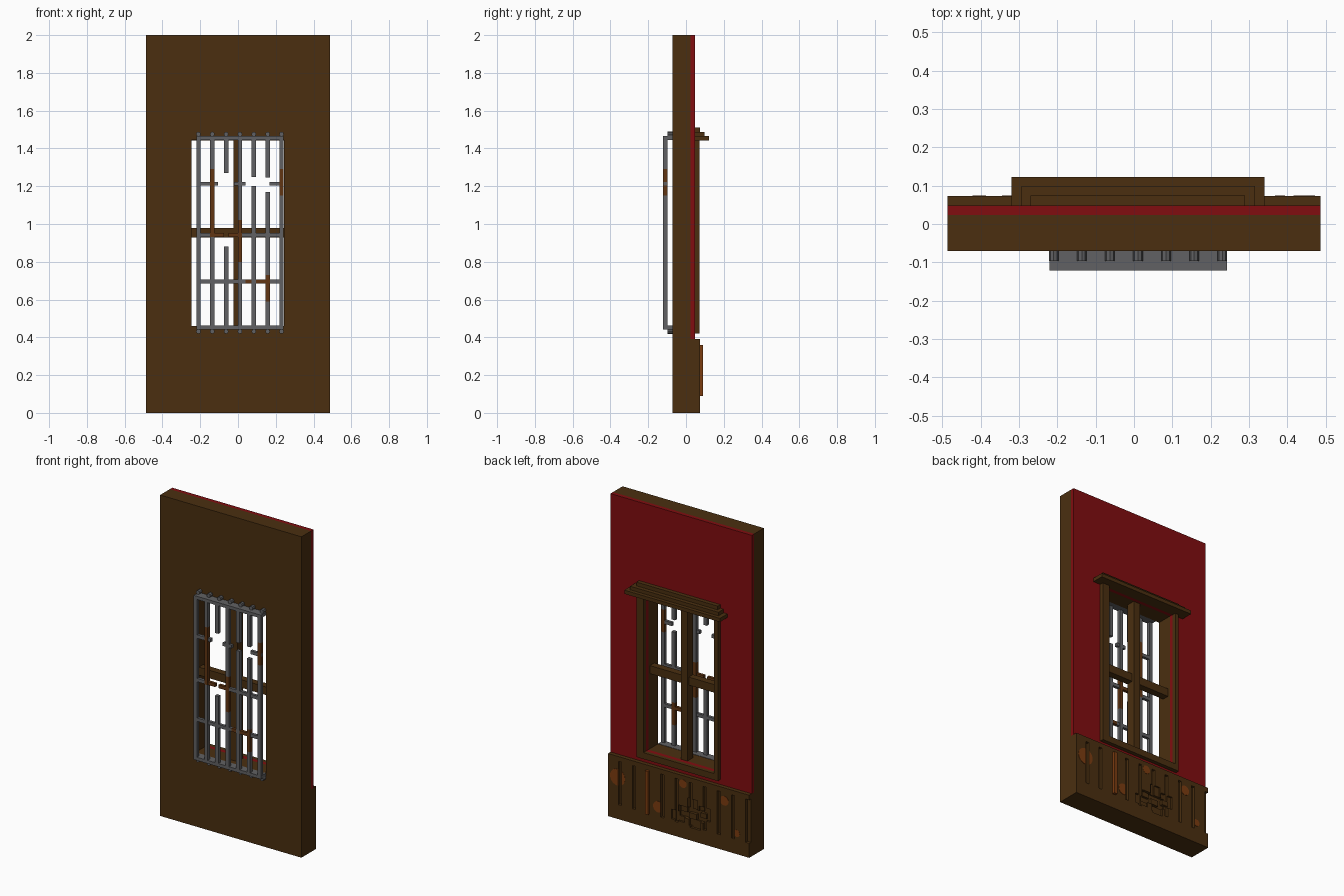
import bpy, bmesh, math
from mathutils import Matrix, Vector

if "Cube" in bpy.data.objects:
    bpy.data.objects.remove(bpy.data.objects["Cube"], do_unlink=True)


def material(name, rgb):
    m = bpy.data.materials.new(name)
    m.use_nodes = True
    m.diffuse_color = (*rgb, 1)
    m.node_tree.nodes["Principled BSDF"].inputs["Base Color"].default_value = (*rgb, 1)
    return m


WOOD = material("dark_wood", (0.069, 0.028, 0.005))
RED = material("deep_red_paint", (0.22, 0.004, 0.005))
IRON = material("grey_iron", (0.120, 0.120, 0.125))
RUST = material("rusted_iron", (0.120, 0.035, 0.006))
STAIN = material("rust_stain", (0.20, 0.045, 0.005))


def add_box(bm, x0, x1, y0, y1, z0, z1):
    size = Matrix.Diagonal((x1 - x0, y1 - y0, z1 - z0, 1))
    centre = Matrix.Translation(((x0 + x1) / 2, (y0 + y1) / 2, (z0 + z1) / 2))
    bmesh.ops.create_cube(bm, size=1, matrix=centre @ size)


def add_disc(bm, x, z, y0, y1, r, sides):
    # Short cylinder lying along y
    m = Matrix.Translation((x, (y0 + y1) / 2, z)) @ Matrix.Rotation(math.pi / 2, 4, 'X')
    bmesh.ops.create_cone(bm, cap_ends=True, segments=sides, radius1=r, radius2=r,
                          depth=y1 - y0, matrix=m)


def finish(name, bm, mat):
    me = bpy.data.meshes.new(name)
    bm.to_mesh(me)
    bm.free()
    me.materials.append(mat)
    ob = bpy.data.objects.new(name, me)
    bpy.context.scene.collection.objects.link(ob)
    return ob


def boxes(name, mat, items):
    bm = bmesh.new()
    for b in items:
        add_box(bm, *b)
    return finish(name, bm, mat)


def pierced_slab(name, mat, y0, y1, z0, z1):
    # Slab with the window opening left free, as one clean shell
    xs, zs = (-W, HX0, HX1, W), (z0, HZ0, HZ1, z1)
    bm = bmesh.new()
    grid = [[bm.verts.new((x, y0, z)) for z in zs] for x in xs]
    for i in range(3):
        for j in range(3):
            if (i, j) != (1, 1):
                bm.faces.new((grid[i][j], grid[i + 1][j], grid[i + 1][j + 1], grid[i][j + 1]))
    ext = bmesh.ops.extrude_face_region(bm, geom=bm.faces[:], use_keep_orig=True)
    bmesh.ops.translate(bm, vec=(0, y1 - y0, 0),
                        verts=[v for v in ext["geom"] if isinstance(v, bmesh.types.BMVert)])
    bmesh.ops.recalc_face_normals(bm, faces=bm.faces[:])
    return finish(name, bm, mat)


# Wall and window opening
W = 0.487
HX0, HX1, HZ0, HZ1 = -0.245, 0.243, 0.46, 1.445
pierced_slab("wall_core", WOOD, -0.071, 0.024, 0, 2)
pierced_slab("red_wall_face", RED, 0.024, 0.048, 0.39, 2)

# Window casing, crossbars and stepped cornice
boxes("window_casing", WOOD, [
    (-0.27, HX0, 0.048, 0.072, 0.42, 1.445),
    (HX1, 0.29, 0.048, 0.072, 0.42, 1.445),
    (HX0, HX1, 0.048, 0.072, 0.42, HZ0)])
boxes("window_mullion", WOOD, [(-0.025, 0.02, -0.035, 0.022, HZ0, HZ1)])
boxes("window_transom", WOOD, [(HX0, HX1, -0.035, 0.008, 0.928, 0.978)])
boxes("window_cornice", WOOD, [
    (-0.319, 0.340, 0.048, 0.122, 1.443, 1.466),
    (-0.293, 0.316, 0.048, 0.099, 1.466, 1.488),
    (-0.270, 0.290, 0.048, 0.074, 1.488, 1.511)])

# Wainscot on the back, with grooves and a broken patch cut in
wainscot = boxes("wainscot", WOOD, [(-W, W, 0.024, 0.073, 0, 0.39)])
stains = bmesh.new()
for x, z, r in ((0.42, 0.26, 0.052), (0.185, 0.20, 0.055), (0.14, 0.15, 0.035),
                (-0.03, 0.34, 0.026), (-0.315, 0.31, 0.03), (-0.40, 0.13, 0.022)):
    add_disc(stains, x, z, 0.0725, 0.0745, r, 20)
stains = finish("wainscot_stains", stains, STAIN)

grooves = [(0.405 - 0.0975 * i - 0.011, 0.405 - 0.0975 * i + 0.011, 0.056, 0.09, 0.09, 0.36)
           for i in range(10)]
grooves[-1] = (-0.52, -0.462, 0.056, 0.09, 0.09, 0.36)
broken = [(-0.17, 0.0, 0.05, 0.09, 0.13, 0.20), (-0.22, -0.14, 0.061, 0.09, 0.15, 0.23),
          (-0.13, -0.06, 0.064, 0.09, 0.18, 0.26), (-0.04, 0.05, 0.061, 0.09, 0.10, 0.16),
          (-0.15, -0.08, 0.058, 0.09, 0.08, 0.14)]
for n, items in enumerate((grooves, [b for b in broken])):
    for k, b in enumerate(items if n else [None]):
        cutter = boxes("wainscot_cutter", WOOD, [b] if n else grooves)
        cutter.hide_render = True
        for ob in (wainscot, stains):
            mod = ob.modifiers.new("cut", 'BOOLEAN')
            mod.operation = 'DIFFERENCE'
            mod.solver = 'EXACT'
            mod.object = cutter
            bpy.context.view_layer.objects.active = ob
            bpy.ops.object.modifier_apply(modifier=mod.name)
        bpy.data.objects.remove(cutter, do_unlink=True)

# Loose bricks in the broken patch
boxes("broken_bricks", WOOD, [
    (-0.12, -0.07, 0.048, 0.068, 0.135, 0.17), (-0.055, -0.01, 0.048, 0.064, 0.165, 0.195),
    (-0.19, -0.15, 0.048, 0.069, 0.16, 0.19)])

# Iron grille: vertical bars as (column, bottom, top), broken where they end early
T = 0.0115
YB0, YB1 = -0.121, -0.099
cols = [-0.2095 + 0.0733 * i for i in range(7)]
LO, HI = 0.455, 1.45
iron_v = [(0, LO, HI), (1, LO, 0.93), (1, 1.29, HI), (2, LO, 0.88), (2, 1.27, HI),
          (3, LO, 0.80), (3, 1.02, HI), (4, LO, 1.20), (4, 1.25, HI), (5, LO, 0.59),
          (5, 0.73, 1.17), (5, 1.245, HI), (6, LO, 1.15), (6, 1.29, HI)]
rust_v = [(1, 0.93, 1.29), (3, 0.80, 1.02), (5, 0.59, 0.73), (6, 1.15, 1.29)]


def uprights(items):
    return [(cols[c] - T, cols[c] + T, YB0, YB1, a, b) for c, a, b in items]


boxes("grille_bars", IRON, uprights(iron_v))
boxes("grille_rusted_bars", RUST, uprights(rust_v))

# Horizontal bars as (height, left end, right end)
iron_h = [(1.213, -0.221, -0.105), (1.213, -0.022, 0.04), (1.213, 0.168, 0.242),
          (0.942, -0.221, -0.125), (0.942, 0.0, 0.242),
          (0.695, -0.221, 0.04), (0.695, 0.165, 0.242)]
rust_h = [(0.942, -0.125, -0.075), (0.942, -0.05, 0.0), (0.695, 0.04, 0.165)]


def crossbars(items):
    return [(a, b, YB0 + 0.002, YB1 - 0.002, z - 0.0105, z + 0.0105) for z, a, b in items]


boxes("grille_crossbars", IRON, crossbars(iron_h))
boxes("grille_rusted_crossbars", RUST, crossbars(rust_h))

# Deep rails that reach the wall, with round pegs beside them
boxes("grille_rails", IRON, [(-0.221, 0.242, -0.121, -0.071, 1.445, 1.465),
                             (-0.221, 0.242, -0.121, -0.071, 0.442, 0.462)])
pegs = bmesh.new()
for x in cols:
    for z in (1.476, 0.431):
        add_disc(pegs, x, z, -0.097, -0.071, 0.0125, 8)
finish("grille_pegs", pegs, IRON)
